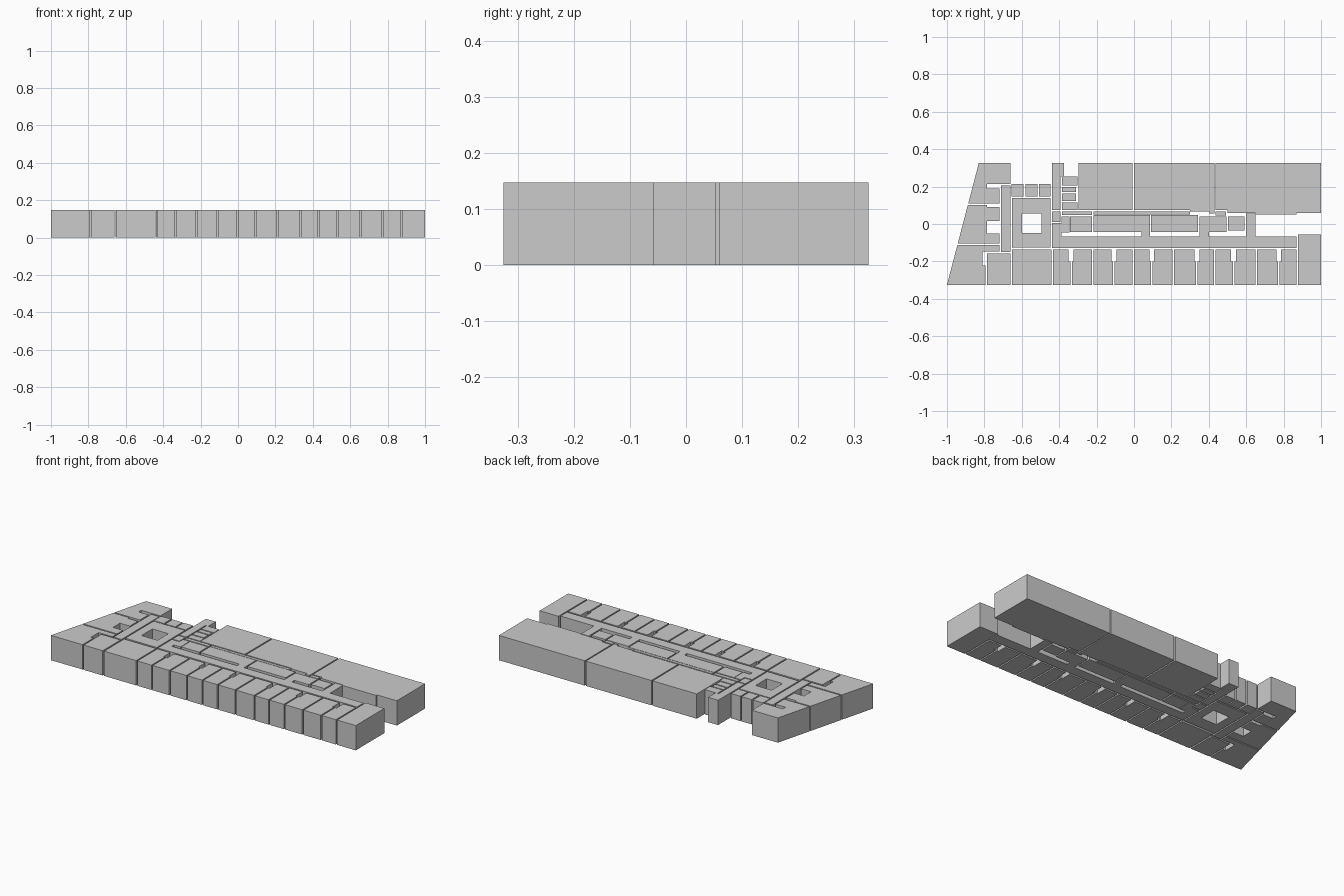
import bpy, bmesh

H = 0.147   # room height
Y = 0.325   # half depth of the building


def room(name, pts):
    """Extrude a floor outline to full height."""
    bm = bmesh.new()
    face = bm.faces.new([bm.verts.new((x, y, 0)) for x, y in pts])
    up = bmesh.ops.extrude_face_region(bm, geom=[face])
    bmesh.ops.translate(bm, vec=(0, 0, H),
                        verts=[g for g in up['geom'] if isinstance(g, bmesh.types.BMVert)])
    bmesh.ops.recalc_face_normals(bm, faces=bm.faces)
    mesh = bpy.data.meshes.new(name)
    bm.to_mesh(mesh)
    bm.free()
    ob = bpy.data.objects.new(name, mesh)
    bpy.context.collection.objects.link(ob)
    return ob


def box(name, x0, x1, y0, y1):
    return room(name, [(x0, y0), (x1, y0), (x1, y1), (x0, y1)])


def slant(y):
    """Point on the sloping west wall."""
    return (-1 + (y + Y) * 0.17 / 0.65, y)


# West wing rooms along the sloping wall
room("west_room_north", [slant(Y), slant(0.11), (-0.72, 0.11), (-0.72, 0.19),
                         (-0.785, 0.19), (-0.785, 0.215), (-0.66, 0.215), (-0.66, Y)])
room("west_room_middle", [slant(0.102), slant(-0.105), (-0.72, -0.105), (-0.72, -0.05),
                          (-0.785, -0.05), (-0.785, 0.015), (-0.72, 0.015),
                          (-0.72, 0.09), (-0.785, 0.09), (-0.785, 0.102)])
room("west_room_south", [slant(-0.113), slant(-Y), (-0.793, -Y), (-0.793, -0.222),
                         (-0.81, -0.222), (-0.81, -0.148), (-0.72, -0.148), (-0.72, -0.113)])
box("south_west_room", -0.785, -0.66, -Y, -0.158)

# West corridor and the ring around the light well
box("west_corridor", -0.712, -0.66, -0.15, 0.205)
box("ring_west", -0.652, -0.6, -0.125, 0.14)
box("ring_east", -0.495, -0.446, -0.125, 0.14)
box("ring_north", -0.6, -0.495, 0.055, 0.14)
box("ring_south", -0.6, -0.495, -0.125, -0.047)

# Small service rooms north of the ring
for i, (x0, x1, y0, y1) in enumerate([
        (-0.655, -0.59, 0.147, 0.215), (-0.58, -0.515, 0.147, 0.215),
        (-0.508, -0.446, 0.147, 0.215), (-0.385, -0.302, 0.205, 0.255),
        (-0.385, -0.31, 0.17, 0.198), (-0.385, -0.31, 0.122, 0.163),
        (-0.385, -0.302, 0.075, 0.115), (-0.438, -0.393, 0.012, 0.068)]):
    box(f"service_room_{i + 1}", x0, x1, y0, y1)
room("stair_shaft", [(-0.438, 0.075), (-0.392, 0.075), (-0.392, 0.205), (-0.392, 0.255),
                     (-0.373, 0.255), (-0.373, Y), (-0.438, Y)])

# Large north halls
box("north_hall_1", -0.298, -0.008, 0.075, Y)
room("north_hall_2", [(0, 0.075), (0, Y), (0.43, Y), (0.43, 0.055), (0.405, 0.055),
                      (0.405, 0.068), (0.3, 0.068), (0.3, 0.075)])
room("north_hall_3", [(0.437, 0.075), (0.437, Y), (1, Y), (1, 0.06), (0.87, 0.06),
                      (0.6, 0.06), (0.5, 0.06), (0.5, 0.075)])

# Central core rooms
for i, (x0, x1, y0, y1) in enumerate([
        (-0.342, -0.225, -0.043, 0.04), (-0.217, 0.085, -0.043, 0.048),
        (0.092, 0.343, -0.043, 0.048), (0.35, 0.494, -0.043, 0.04),
        (0.502, 0.592, -0.035, 0.04), (0.6, 0.65, -0.066, 0.055),
        (0.437, 0.492, 0.046, 0.067)]):
    box(f"core_room_{i + 1}", x0, x1, y0, y1)
box("north_passage", -0.217, 0.3, 0.051, 0.068)
box("north_passage_west", -0.385, -0.225, 0.047, 0.068)
box("courtyard_ledge", 0.65, 0.87, 0.052, 0.06)

# Long south corridor with its cross links
box("south_corridor", -0.438, 0.87, -0.127, -0.066)
box("west_link", -0.438, -0.388, -0.066, 0.005)
box("core_link_west", -0.388, -0.345, -0.045, 0.04)
for i, (x0, x1) in enumerate([(0.04, 0.085), (0.35, 0.4)]):
    box(f"corridor_link_{i + 1}", x0, x1, -0.066, -0.043)

# South row of rooms; flagged seams have a door recess on both sides
seams = [(-0.655, 0), (-0.437, 0), (-0.336, 1), (-0.22, 0), (-0.107, 1), (-0.005, 0),
         (0.095, 1), (0.211, 0), (0.336, 1), (0.431, 0), (0.532, 1), (0.653, 0),
         (0.774, 1), (0.873, 0)]
TOP, DOOR, G, R = -0.137, -0.2, 0.004, 0.013
for i in range(len(seams) - 1):
    (a, da), (b, db) = seams[i], seams[i + 1]
    pts = [(a + G, -Y), (b - G, -Y)]
    pts += [(b - G, DOOR), (b - R, DOOR), (b - R, TOP)] if db else [(b - G, TOP)]
    pts += [(a + R, TOP), (a + R, DOOR), (a + G, DOOR)] if da else [(a + G, TOP)]
    room(f"south_room_{i + 1}", pts)
box("south_east_room", 0.877, 1, -Y, -0.057)
